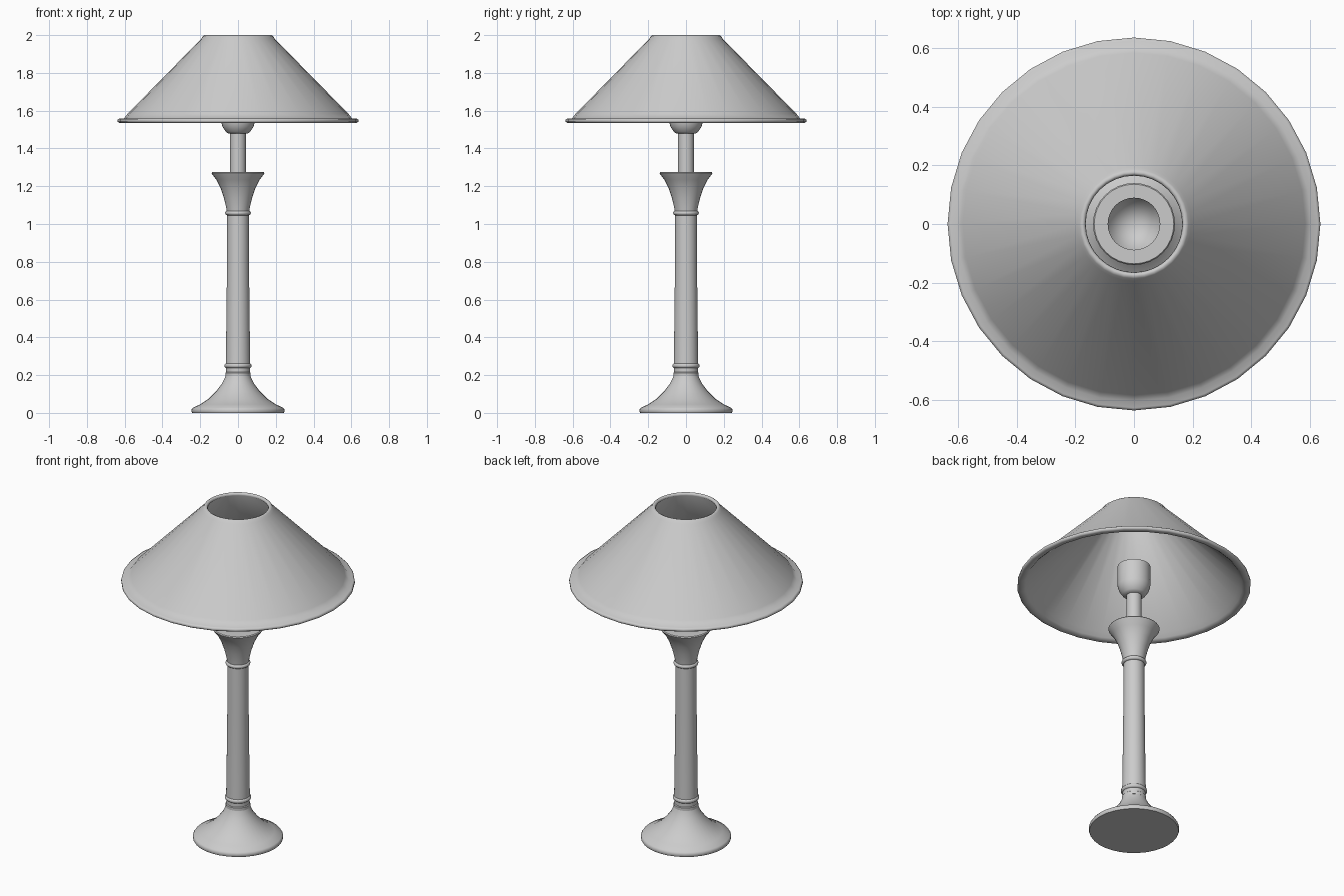
import bpy, bmesh, math

if "Cube" in bpy.data.objects:
    bpy.data.objects.remove(bpy.data.objects["Cube"])

SEG = 32


def lathe(name, profile, closed=False, angle=40):
    """Spin a (radius, height) profile around z."""
    bm = bmesh.new()
    rings = []
    for r, z in profile:
        if r == 0:
            rings.append([bm.verts.new((0, 0, z))] * SEG)
        else:
            rings.append([bm.verts.new((r * math.cos(2 * math.pi * i / SEG),
                                        r * math.sin(2 * math.pi * i / SEG), z))
                          for i in range(SEG)])
    pairs = list(zip(rings, rings[1:]))
    if closed:
        pairs.append((rings[-1], rings[0]))
    for a, b in pairs:
        for i in range(SEG):
            j = (i + 1) % SEG
            bm.faces.new(list(dict.fromkeys((a[i], a[j], b[j], b[i]))))
    bmesh.ops.recalc_face_normals(bm, faces=bm.faces)
    mesh = bpy.data.meshes.new(name)
    bm.to_mesh(mesh)
    bm.free()
    ob = bpy.data.objects.new(name, mesh)
    bpy.context.collection.objects.link(ob)
    bpy.ops.object.select_all(action='DESELECT')
    ob.select_set(True)
    bpy.context.view_layer.objects.active = ob
    bpy.ops.object.shade_smooth_by_angle(angle=math.radians(angle))
    return ob


def bead(name, radius, z, half):
    """Rounded collar around the column."""
    pts = [(radius - half + half * math.cos(t), z + half * math.sin(t))
           for t in (math.radians(a) for a in range(-90, 91, 30))]
    lathe(name, [(0, z - half)] + pts + [(0, z + half)])


# Trumpet-shaped foot
lathe("base", [(0, 0), (0.243, 0), (0.246, 0.006), (0.246, 0.018), (0.24, 0.027),
               (0.20, 0.045), (0.155, 0.075), (0.115, 0.115), (0.085, 0.155),
               (0.07, 0.185), (0.065, 0.20), (0, 0.20)])

# Neck and collars
lathe("neck", [(0, 0.195), (0.067, 0.195), (0.067, 0.212), (0.063, 0.216),
               (0.063, 0.245), (0, 0.245)])
bead("lower_collar", 0.072, 0.25, 0.013)
bead("upper_collar", 0.068, 1.058, 0.012)

# Slightly tapered column
lathe("column", [(0, 0.25), (0.065, 0.25), (0.063, 0.36), (0.058, 0.80),
                 (0.057, 1.06), (0, 1.06)])

# Flared cup
lathe("cup", [(0, 1.06), (0.058, 1.06), (0.063, 1.09), (0.075, 1.14), (0.092, 1.19),
              (0.115, 1.235), (0.136, 1.262), (0.14, 1.27), (0.136, 1.275), (0, 1.275)])

# Stem and bulb socket with a conical recess
lathe("stem", [(0, 1.27), (0.042, 1.27), (0.042, 1.49), (0, 1.49)])
lathe("socket", [(0, 1.478), (0.05, 1.478), (0.064, 1.488), (0.082, 1.515), (0.089, 1.54),
                 (0.09, 1.60), (0.09, 1.66), (0, 1.50)])

# Hollow shade with rolled rims
lathe("shade", [(0.165, 1.985), (0.168, 1.996), (0.177, 2.0), (0.186, 1.994), (0.195, 1.98),
                (0.585, 1.583), (0.605, 1.558), (0.628, 1.558), (0.637, 1.552),
                (0.637, 1.541), (0.628, 1.535), (0.605, 1.535), (0.592, 1.545),
                (0.575, 1.567)], closed=True, angle=60)
